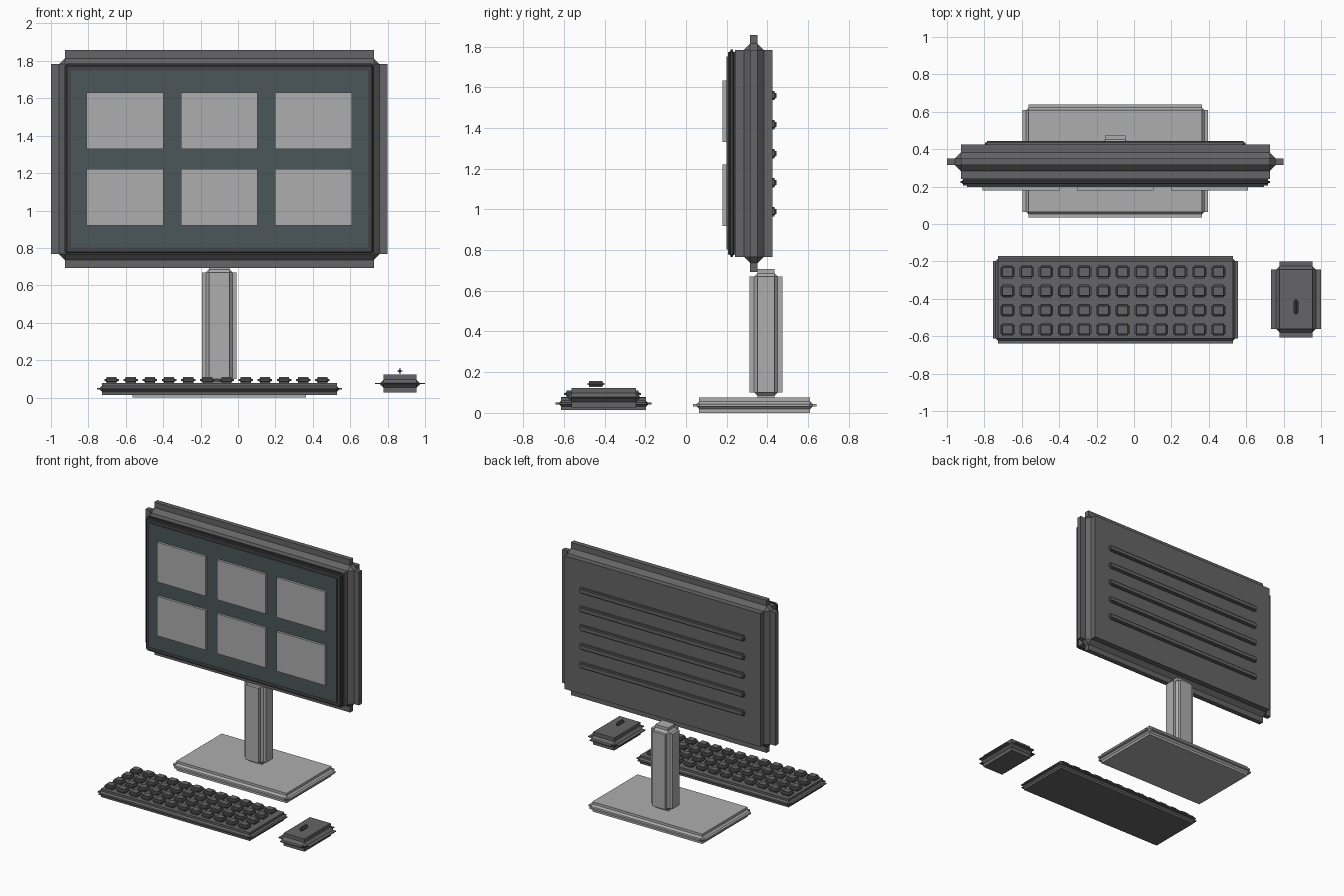
import bpy, bmesh
from mathutils import Matrix

if "Cube" in bpy.data.objects:
    bpy.data.objects.remove(bpy.data.objects["Cube"])


def material(name, r, g, b):
    m = bpy.data.materials.new(name)
    m.diffuse_color = (r, g, b, 1)
    m.use_nodes = True
    m.node_tree.nodes["Principled BSDF"].inputs["Base Color"].default_value = m.diffuse_color
    return m


dark = material("dark_plastic", 0.13, 0.13, 0.135)
black = material("black_plastic", 0.06, 0.06, 0.065)
metal = material("light_metal", 0.42, 0.42, 0.42)
glass = material("screen_teal", 0.07, 0.095, 0.10)


def stepped_box(name, centre, size, step, mat):
    """Box whose edges are cut inward into stepped grooves (concave bevel)."""
    bm = bmesh.new()
    bmesh.ops.create_cube(bm, size=1, matrix=Matrix.Diagonal((*size, 1)))
    if step:
        bmesh.ops.bevel(bm, geom=bm.edges[:], offset=step, offset_type='OFFSET',
                        segments=3, profile=0.0, affect='EDGES', clamp_overlap=True)
    bmesh.ops.recalc_face_normals(bm, faces=bm.faces[:])
    mesh = bpy.data.meshes.new(name)
    bm.to_mesh(mesh)
    bm.free()
    mesh.materials.append(mat)
    ob = bpy.data.objects.new(name, mesh)
    ob.location = centre
    bpy.context.collection.objects.link(ob)
    return ob


CX = -0.1  # the desk set is centred here, with the mouse off to the right

# Stand
stepped_box("stand_base", (CX, 0.337, 0.0375), (0.99, 0.606, 0.075), 0.031, metal)
stepped_box("stand_neck", (CX, 0.393, 0.385), (0.185, 0.16, 0.646), 0.038, metal)

# Monitor housing, bezel and screen
stepped_box("monitor_housing", (CX, 0.333, 1.275), (1.8, 0.185, 1.164), 0.074, dark)
stepped_box("bezel", (CX, 0.224, 1.275), (1.655, 0.036, 1.02), 0.012, black)
stepped_box("screen", (CX, 0.209, 1.276), (1.588, 0.022, 0.948), 0, glass)

# Screen tiles, two rows of three
for row in range(2):
    for col in range(3):
        stepped_box(f"screen_tile_{row}_{col}",
                    (CX + (col - 1) * 0.504, 0.189, 1.07 + row * 0.411),
                    (0.41, 0.018, 0.302), 0, metal)

# Rear vent bars
for i in range(5):
    stepped_box(f"rear_vent_{i}", (CX, 0.430, 0.989 + i * 0.1425),
                (1.392, 0.03, 0.046), 0.010, dark)

# Keyboard with a grid of keys
stepped_box("keyboard_body", (CX, -0.405, 0.046), (1.31, 0.47, 0.062), 0.027, dark)
for row in range(4):
    for col in range(12):
        stepped_box(f"key_{row}_{col}",
                    (-0.676 + col * 0.1025, -0.564 + row * 0.1025, 0.093),
                    (0.078, 0.07, 0.034), 0.012, dark)

# Mouse and scroll wheel
stepped_box("mouse_body", (0.866, -0.403, 0.075), (0.266, 0.407, 0.096), 0.045, dark)
stepped_box("mouse_wheel", (0.866, -0.443, 0.142), (0.028, 0.088, 0.03), 0.0115, dark)
